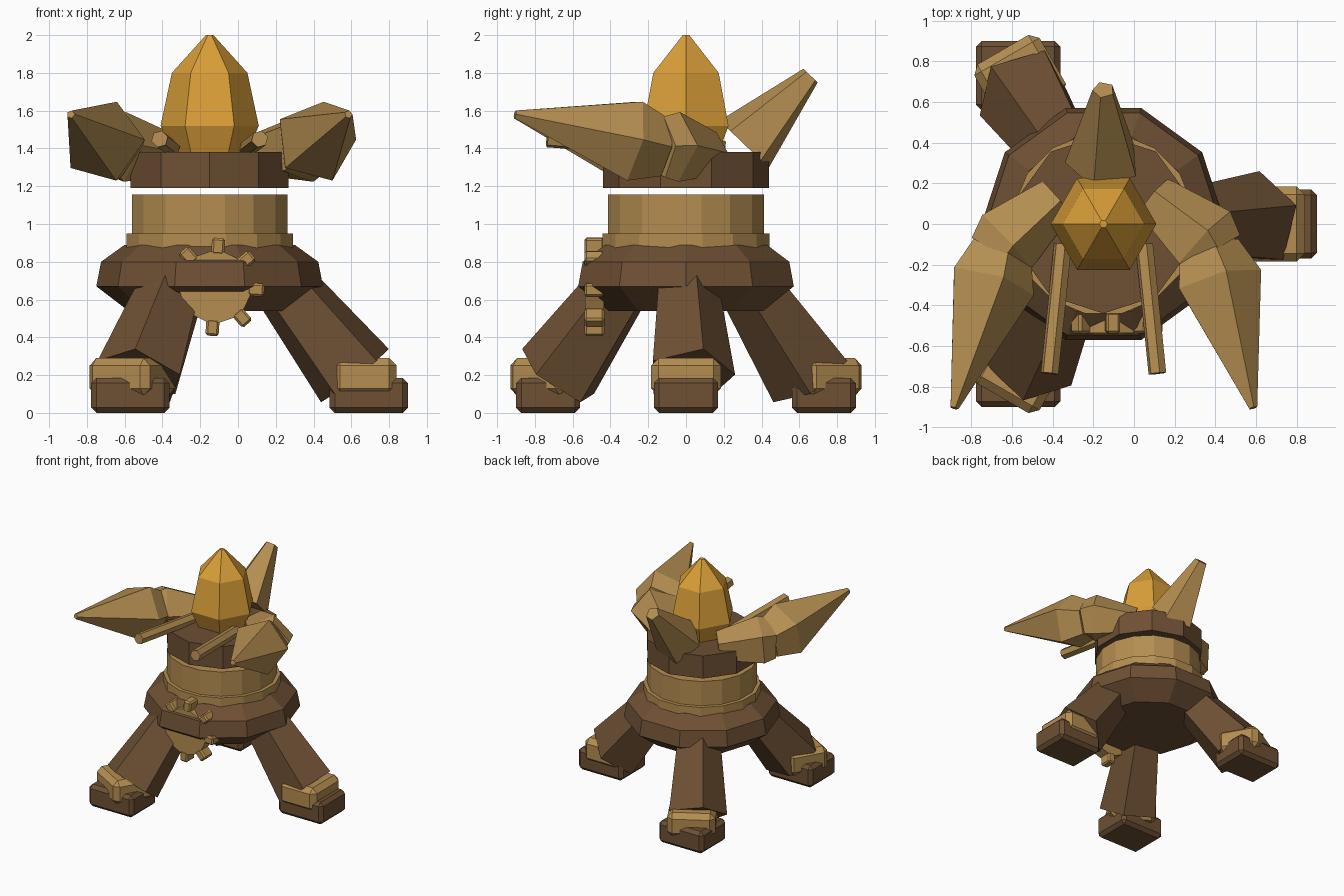
import bpy, bmesh
from math import sin, cos, radians, tau
from mathutils import Vector, Matrix

cube = bpy.data.objects.get("Cube")
if cube:
    bpy.data.objects.remove(cube, do_unlink=True)

AXIS = Vector((-0.15, 0, 0))
UP = Vector((0, 0, 1))


def material(name, rgb):
    m = bpy.data.materials.new(name)
    m.use_nodes = True
    color = (*rgb, 1)
    m.diffuse_color = color
    m.node_tree.nodes["Principled BSDF"].inputs["Base Color"].default_value = color
    return m


TAN = material("tan brass", (0.46, 0.27, 0.082))
BROWN = material("dark brown", (0.155, 0.08, 0.034))
AMBER = material("amber", (0.70, 0.345, 0.04))


def finish(name, bm, mat):
    bmesh.ops.recalc_face_normals(bm, faces=bm.faces)
    mesh = bpy.data.meshes.new(name)
    bm.to_mesh(mesh)
    bm.free()
    mesh.materials.append(mat)
    ob = bpy.data.objects.new(name, mesh)
    bpy.context.scene.collection.objects.link(ob)
    return ob


def skin(name, rings, mat):
    """Bridge a list of equal-sided rings of points and cap the ends."""
    bm = bmesh.new()
    loops = [[bm.verts.new(p) for p in ring] for ring in rings]
    n = len(loops[0])
    for a, b in zip(loops, loops[1:]):
        for i in range(n):
            j = (i + 1) % n
            bm.faces.new((a[i], a[j], b[j], b[i]))
    bm.faces.new(loops[0])
    bm.faces.new(loops[-1])
    return finish(name, bm, mat)


def turned(name, profile, sides, phase, mat):
    """Faceted solid around the vertical axis; profile holds (radius, z)."""
    angles = [radians(phase) + tau * i / sides for i in range(sides)]
    return skin(name, [[AXIS + Vector((r * cos(a), r * sin(a), z)) for a in angles]
                       for r, z in profile], mat)


def limb(name, stations, mat, sides=5, phase=75):
    """Faceted limb through stations of (centre, radius)."""
    pts = [Vector(c) for c, r in stations]
    rings = []
    for i, (c, r) in enumerate(stations):
        w = (pts[min(i + 1, len(pts) - 1)] - pts[max(i - 1, 0)]).normalized()
        u = UP.cross(w).normalized()
        v = w.cross(u)
        angles = [radians(phase) + tau * k / sides for k in range(sides)]
        rings.append([pts[i] + r * (u * cos(a) + v * sin(a)) for a in angles])
    return skin(name, rings, mat)


def block(name, center, size, mat, bevel, turn=Matrix()):
    bm = bmesh.new()
    bmesh.ops.create_cube(bm, size=1, matrix=Matrix.Diagonal((*size, 1)))
    bmesh.ops.bevel(bm, geom=bm.edges[:], offset=bevel, segments=1, affect='EDGES')
    bm.transform(Matrix.Translation(center) @ turn)
    return finish(name, bm, mat)


# Body, neck, head ring and crystal
turned("body", [(0.43, 0.54), (0.60, 0.67), (0.575, 0.80), (0.45, 0.89)], 10, 0, BROWN)
turned("neck_flange", [(0.45, 0.84), (0.45, 0.95)], 16, 11.25, TAN)
turned("neck", [(0.42, 0.93), (0.42, 1.155)], 16, 11.25, TAN)
turned("head_ring", [(0.44, 1.19), (0.44, 1.38)], 10, 90, BROWN)
turned("crystal", [(0.19, 1.36), (0.26, 1.52), (0.20, 1.80), (0.02, 2.0)], 6, 0, AMBER)

# Three legs, with square feet that stay aligned and cuffs that turn with the leg
for tag, angle, foot in (("left", 0, (0.692, 0, 0.093)),
                         ("back", 120, (-0.57, 0.73, 0.093)),
                         ("front", -120, (-0.57, -0.73, 0.093))):
    turn = Matrix.Rotation(radians(angle), 4, 'Z')
    spin = Matrix.Translation(AXIS) @ turn @ Matrix.Translation(-AXIS)
    leg = limb(tag + "_leg", [((0.25, 0, 0.665), 0.175), ((0.62, 0.02, 0.195), 0.24)], BROWN)
    leg.data.transform(spin)
    block(tag + "_foot", foot, (0.415, 0.34, 0.186), BROWN, 0.028)
    block(tag + "_cuff", spin @ Vector((0.67, 0, 0.19)), (0.34, 0.37, 0.20), TAN, 0.04, turn)

# Toothed wheel set into the front of the body
hub = Vector((-0.12, -0.485, 0.667))
limb("wheel", [(hub + Vector((0, 0.05, 0)), 0.19), (hub - Vector((0, 0.05, 0)), 0.19)],
     TAN, sides=16)
for i in range(8):
    spin = Matrix.Rotation(radians(45 * i + 4), 4, 'Y')
    block("wheel_tooth", hub + spin @ Vector((0, 0, 0.215)), (0.07, 0.105, 0.09),
          TAN, 0.012, spin)

# Arms: shoulder and long pointed forearm, with a rod beside the crystal
for side, tag in ((1, "left"), (-1, "right")):
    def at(x, y, z):
        return (AXIS.x + side * (x - AXIS.x), y, z)
    limb(tag + "_shoulder", [(at(0.09, 0.13, 1.37), 0.12), (at(0.34, -0.08, 1.405), 0.195),
                             (at(0.375, -0.14, 1.405), 0.17)], TAN)
    limb(tag + "_forearm", [(at(0.36, -0.12, 1.40), 0.16), (at(0.41, -0.29, 1.435), 0.225),
                            (at(0.585, -0.905, 1.58), 0.022)], TAN)
    limb(tag + "_rod", [(at(0.05, -0.1, 1.40), 0.045), (at(0.115, -0.735, 1.45), 0.045)],
         TAN, sides=6)

# Raised horn at the back
limb("back_horn", [((-0.15, 0.31, 1.42), 0.19), ((-0.15, 0.66, 1.785), 0.055)], TAN)
